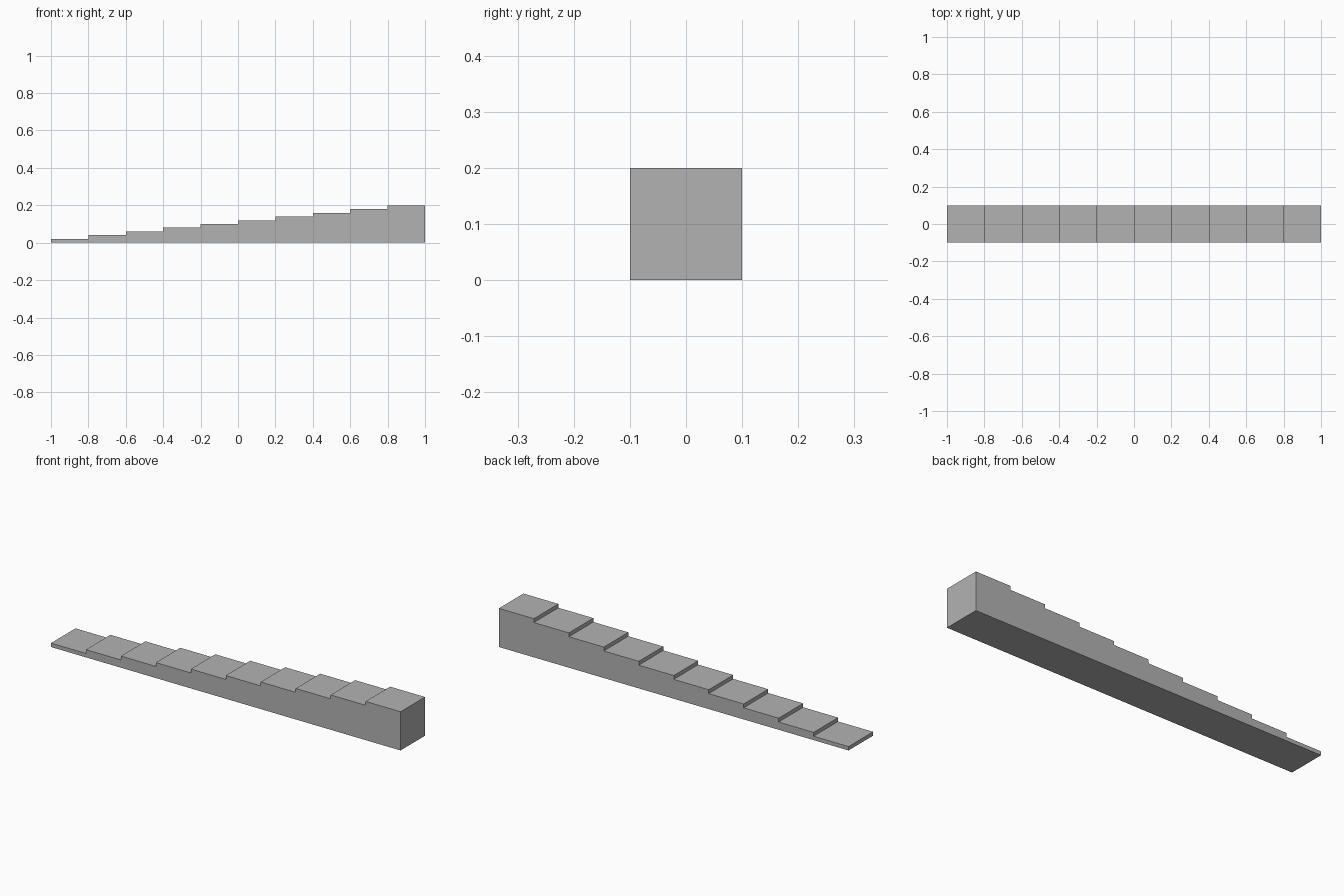
import bpy
import bmesh

cube = bpy.data.objects.get("Cube")
if cube:
    bpy.data.objects.remove(cube, do_unlink=True)

STEPS = 10
RUN, RISE, HALF_WIDTH = 0.2, 0.02, 0.1

# Plain grey material
grey = bpy.data.materials.new("plain_grey")
grey.use_nodes = True
colour = (0.45, 0.45, 0.45, 1.0)
grey.diffuse_color = colour
grey.node_tree.nodes["Principled BSDF"].inputs["Base Color"].default_value = colour

# Stepped side profile, rising towards +x
profile = [(1.0, 0.0), (-1.0, 0.0)]
for i in range(STEPS):
    x, z = -1.0 + i * RUN, (i + 1) * RISE
    profile += [(x, z), (x + RUN, z)]

# Extrude the profile across the width into one solid
bm = bmesh.new()
side = bm.faces.new([bm.verts.new((x, -HALF_WIDTH, z)) for x, z in profile])
extruded = bmesh.ops.extrude_face_region(bm, geom=[side], use_keep_orig=True)
moved = [v for v in extruded["geom"] if isinstance(v, bmesh.types.BMVert)]
bmesh.ops.translate(bm, verts=moved, vec=(0, 2 * HALF_WIDTH, 0))
bmesh.ops.recalc_face_normals(bm, faces=bm.faces[:])

mesh = bpy.data.meshes.new("low_staircase")
bm.to_mesh(mesh)
bm.free()
mesh.materials.append(grey)
staircase = bpy.data.objects.new("low_staircase", mesh)
bpy.context.collection.objects.link(staircase)
